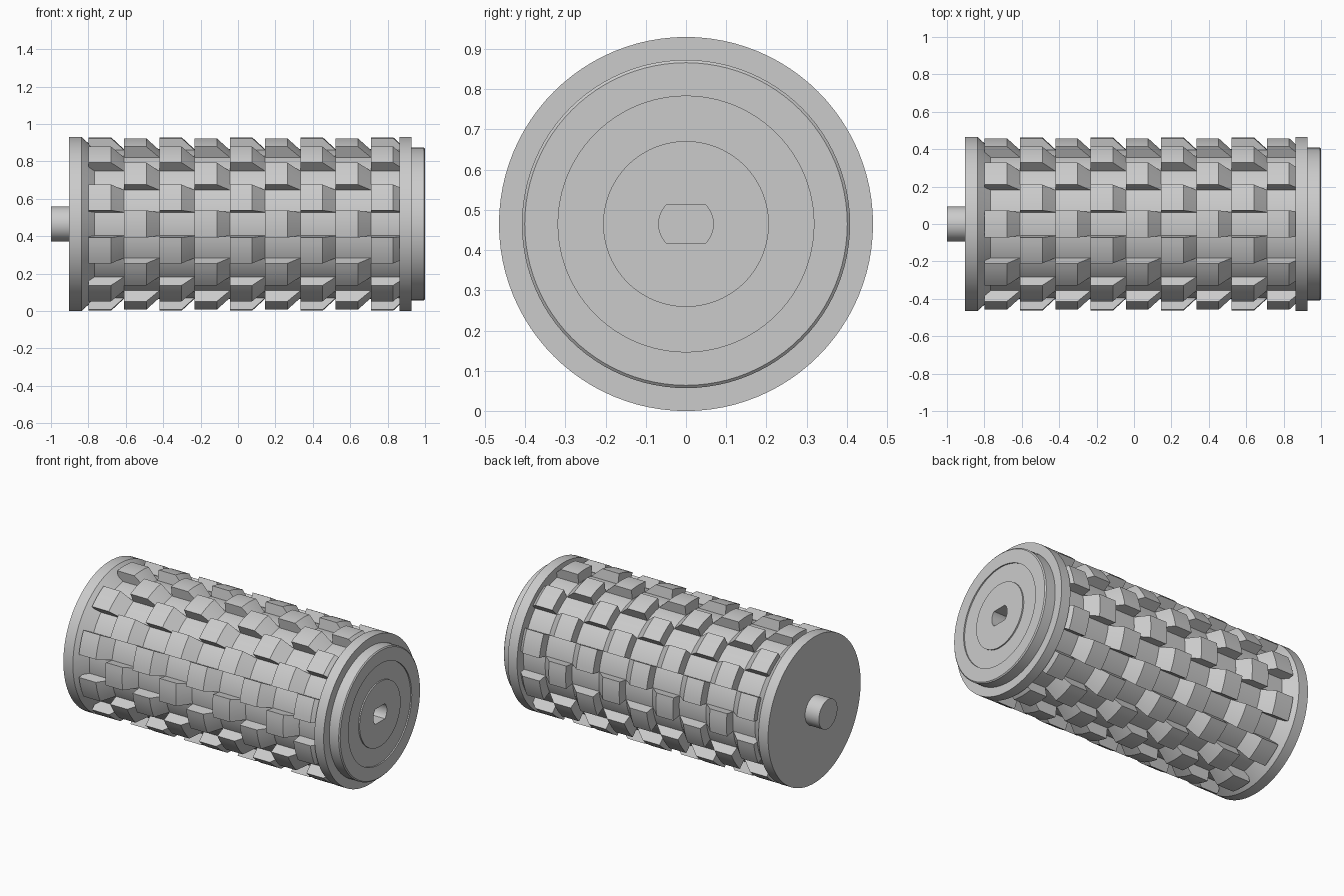
import bpy, bmesh, math

if "Cube" in bpy.data.objects:
    bpy.data.objects.remove(bpy.data.objects["Cube"])

CZ = 0.465          # height of the roller axis
R, CORE = 0.465, 0.40
SEG = 96

grey = bpy.data.materials.new("plain_grey")
grey.diffuse_color = (0.6, 0.6, 0.6, 1)
grey.use_nodes = True
grey.node_tree.nodes["Principled BSDF"].inputs["Base Color"].default_value = grey.diffuse_color


def finish(bm, name):
    bmesh.ops.remove_doubles(bm, verts=bm.verts[:], dist=1e-5)
    bmesh.ops.recalc_face_normals(bm, faces=bm.faces[:])
    me = bpy.data.meshes.new(name)
    bm.to_mesh(me)
    bm.free()
    me.materials.append(grey)
    ob = bpy.data.objects.new(name, me)
    bpy.context.collection.objects.link(ob)
    bpy.ops.object.select_all(action='DESELECT')
    ob.select_set(True)
    bpy.context.view_layer.objects.active = ob
    bpy.ops.object.shade_smooth_by_angle(angle=math.radians(25))
    return ob


def point(bm, x, r, a):
    return bm.verts.new((x, r * math.cos(a), CZ + r * math.sin(a)))


def lathe(name, profile):
    """Turn (x, radius) points about the roller axis; radius may depend on angle."""
    bm = bmesh.new()
    rings = []
    for x, r in profile:
        if r == 0:
            rings.append([point(bm, x, 0, 0)] * SEG)
            continue
        angles = [2 * math.pi * i / SEG for i in range(SEG)]
        rings.append([point(bm, x, r(a) if callable(r) else r, a) for a in angles])
    for p, q in zip(rings, rings[1:]):
        for i in range(SEG):
            j = (i + 1) % SEG
            bm.faces.new(list(dict.fromkeys((p[i], p[j], q[j], q[i]))))
    return finish(bm, name)


def slot(a):
    # round hole with a flat at the top and bottom
    return min(0.068, 0.048 / max(abs(math.sin(a)), 1e-6))


# shaft stub, tapered left flange and core
lathe("shaft", [(-1, 0), (-1, 0.093), (-0.89, 0.093), (-0.89, 0)])
lathe("left_flange", [(-0.903, 0), (-0.903, R), (-0.836, R),
                      (-0.766, CORE), (-0.766, 0)])
lathe("core", [(-0.85, 0), (-0.85, CORE), (0.88, CORE), (0.88, 0)])

# right flange with stepped hub and drive slot
lathe("right_flange_and_hub", [
    (0.863, 0), (0.863, R), (0.928, R), (0.928, 0.408), (0.994, 0.408),
    (1, 0.401), (1, 0.318), (0.992, 0.318), (0.992, 0.206), (1, 0.206),
    (1, slot), (0.9, slot), (0.9, 0)])

# teeth in a checkerboard: 9 columns, 20 sectors, sloped on the right
PITCH, STEPS = 0.1886, 5
SECTOR = math.radians(18)
bm = bmesh.new()
for col in range(9):
    x0 = -0.798 + col * PITCH
    profile = [(x0, 0.39), (x0, R - 0.001), (x0 + 0.119, R - 0.001),
               (x0 + PITCH, CORE), (x0 + PITCH, 0.39)]
    for k in range((col + 1) % 2, 20, 2):
        start = (k - 0.5) * SECTOR
        loops = [[point(bm, x, r, start + SECTOR * s / STEPS) for x, r in profile]
                 for s in range(STEPS + 1)]
        bm.faces.new(loops[0])
        bm.faces.new(loops[-1][::-1])
        for p, q in zip(loops, loops[1:]):
            for i in range(5):
                j = (i + 1) % 5
                bm.faces.new((p[i], q[i], q[j], p[j]))
# keep touching teeth as separate solids
bmesh.ops.recalc_face_normals(bm, faces=bm.faces[:])
me = bpy.data.meshes.new("teeth")
bm.to_mesh(me)
bm.free()
me.materials.append(grey)
teeth = bpy.data.objects.new("teeth", me)
bpy.context.collection.objects.link(teeth)
bpy.ops.object.select_all(action='DESELECT')
teeth.select_set(True)
bpy.context.view_layer.objects.active = teeth
bpy.ops.object.shade_smooth_by_angle(angle=math.radians(25))
